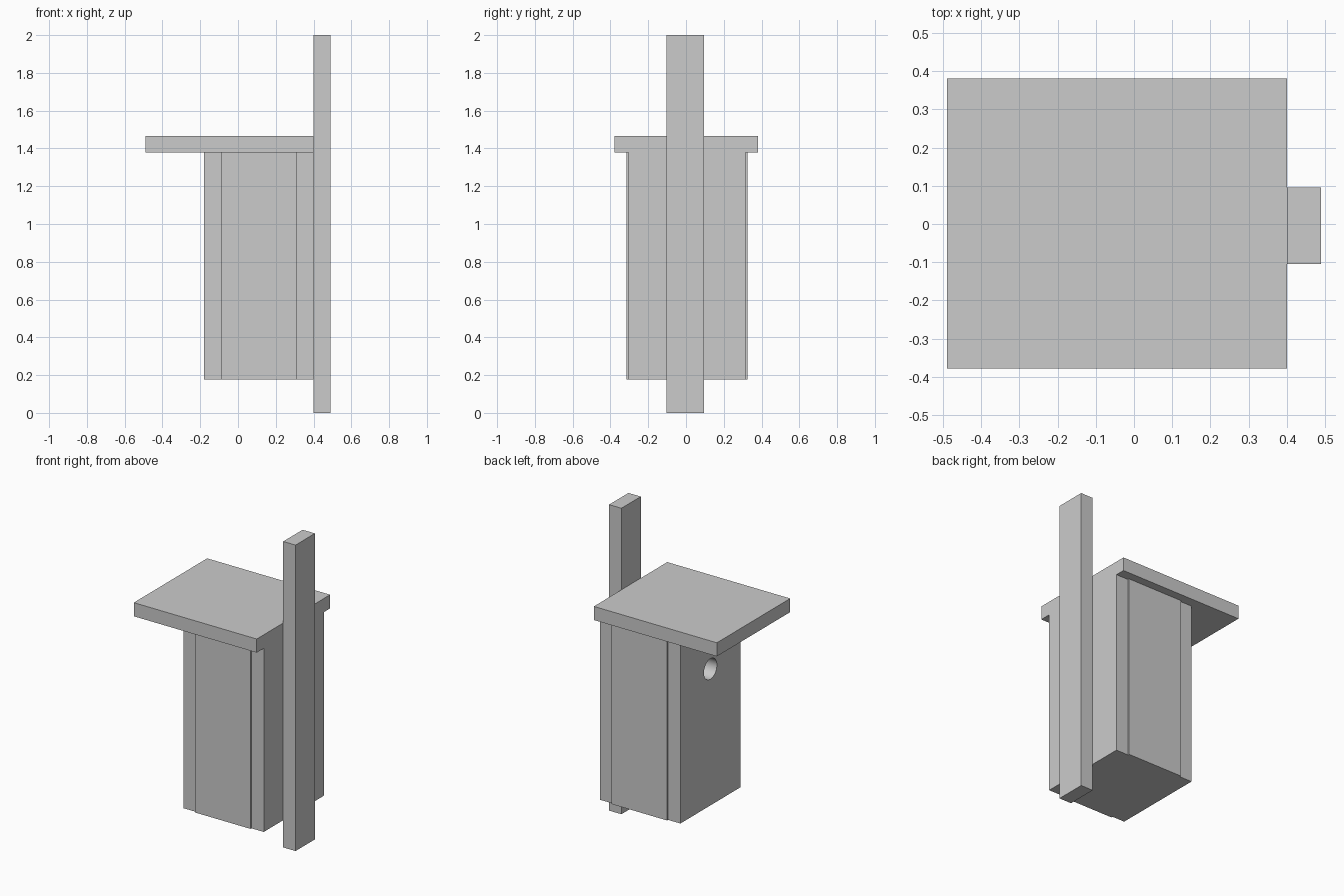
import bpy
from math import pi, radians

cube = bpy.data.objects.get("Cube")
if cube:
    bpy.data.objects.remove(cube, do_unlink=True)

grey = bpy.data.materials.new("plain_grey")
grey.use_nodes = True
GREY = (0.6, 0.6, 0.6, 1)
grey.diffuse_color = GREY
grey.node_tree.nodes["Principled BSDF"].inputs["Base Color"].default_value = GREY


def board(name, x, y, z):
    """Box board given its (min, max) span on each axis."""
    spans = (x, y, z)
    bpy.ops.mesh.primitive_cube_add(size=1, location=[(a + b) / 2 for a, b in spans])
    obj = bpy.context.object
    obj.name = name
    obj.scale = [b - a for a, b in spans]
    bpy.ops.object.transform_apply(location=False, rotation=False, scale=True)
    obj.data.materials.append(grey)
    return obj


BOTTOM, TOP = 0.178, 1.378          # box height span
FRONT, BACK, THICK = -0.18, 0.4, 0.09
MID, HALF, LIP = 0.005, 0.31, 0.01  # box centre in y, half width, side overhang
inner_x = (FRONT + THICK, BACK - THICK)
height = (BOTTOM, TOP)
width = (MID - HALF, MID + HALF)

# Mounting post and flat roof
board("mounting_post", (BACK, 0.489), (-0.104, 0.096), (0, 2))
board("roof", (-0.489, BACK), (-0.378, 0.38), (TOP, 1.467))

# Box walls: the side boards stand slightly proud of the end boards
entrance_wall = board("entrance_wall", (FRONT, inner_x[0]), width, height)
board("post_wall", (inner_x[1], BACK), width, height)
for name, side in (("right_wall", -1), ("left_wall", 1)):
    outer = MID + side * (HALF + LIP)
    board(name, inner_x, sorted((outer, outer - side * THICK)), height)
inset = HALF + LIP - THICK
board("floor", inner_x, (MID - inset, MID + inset), (BOTTOM, BOTTOM + THICK))

# Round entrance hole
bpy.ops.mesh.primitive_cylinder_add(vertices=48, radius=0.067, depth=0.3,
                                    location=(FRONT + THICK / 2, MID, 1.07),
                                    rotation=(0, pi / 2, 0))
cutter = bpy.context.object
cutter.name = "hole_cutter"
cutter.hide_render = True
cutter.data.materials.append(grey)
cut = entrance_wall.modifiers.new("entrance_hole", "BOOLEAN")
cut.operation = "DIFFERENCE"
cut.solver = "EXACT"
cut.object = cutter

bpy.ops.object.select_all(action="DESELECT")
entrance_wall.select_set(True)
bpy.context.view_layer.objects.active = entrance_wall
bpy.ops.object.modifier_apply(modifier=cut.name)
bpy.data.objects.remove(cutter, do_unlink=True)
bpy.ops.object.shade_smooth_by_angle(angle=radians(30))
